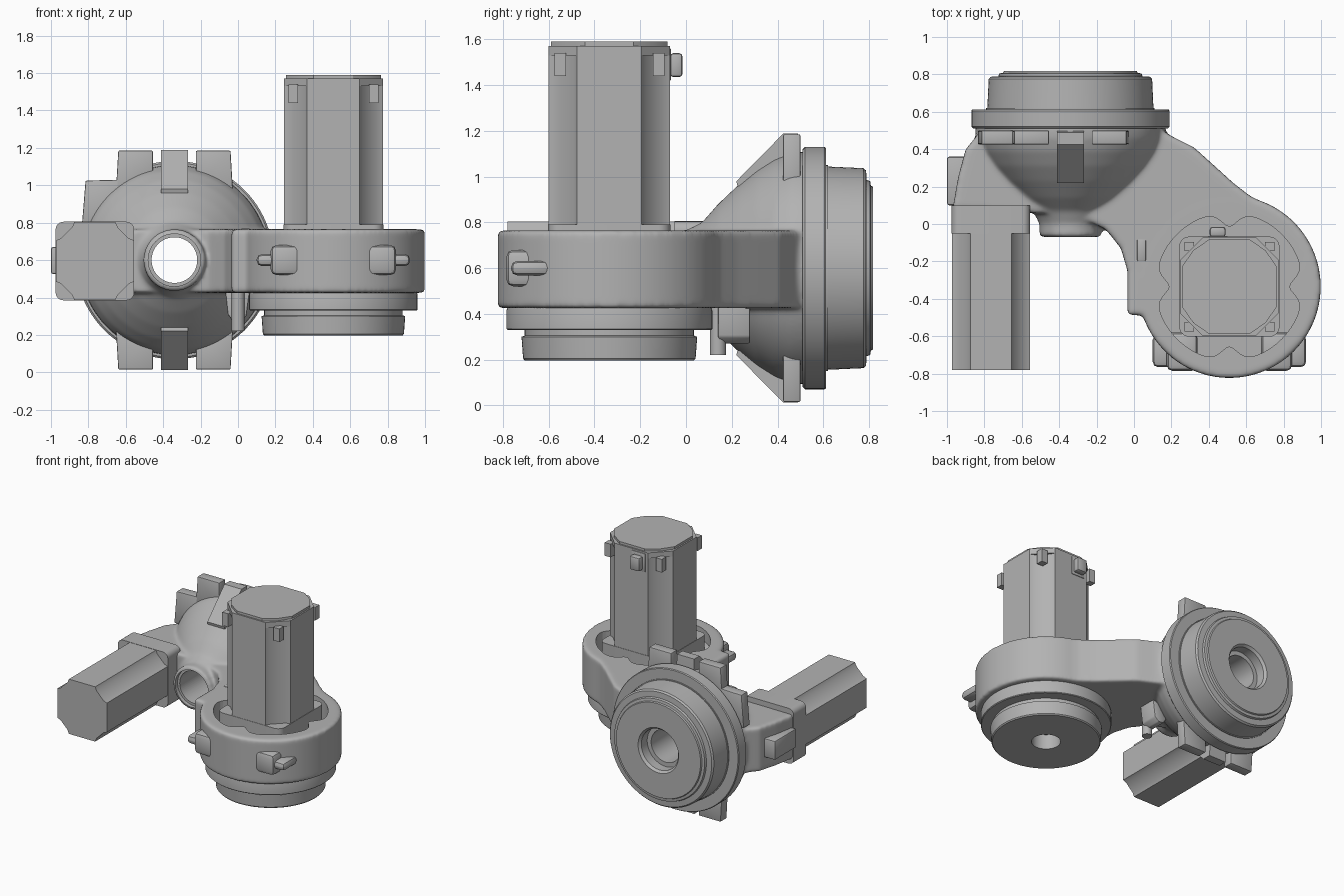
import bpy, bmesh, math
from mathutils import Matrix, Vector

if "Cube" in bpy.data.objects:
    bpy.data.objects.remove(bpy.data.objects["Cube"])

grey = bpy.data.materials.new("machine grey")
grey.use_nodes = True
COLOUR = (0.45, 0.45, 0.45, 1)
grey.diffuse_color = COLOUR
grey.node_tree.nodes["Principled BSDF"].inputs["Base Color"].default_value = COLOUR

AX, AY, AZ = 0.51, -0.335, 0.6      # upright joint centre, common mid height
DX = -0.34                          # domed joint centre
MX = -0.765                         # horizontal motor centre


def select(ob):
    bpy.ops.object.select_all(action='DESELECT')
    ob.select_set(True)
    bpy.context.view_layer.objects.active = ob


def finish(name, bm, angle=30):
    bmesh.ops.remove_doubles(bm, verts=bm.verts, dist=1e-5)
    bmesh.ops.recalc_face_normals(bm, faces=bm.faces)
    me = bpy.data.meshes.new(name)
    bm.to_mesh(me)
    bm.free()
    me.materials.append(grey)
    ob = bpy.data.objects.new(name, me)
    bpy.context.collection.objects.link(ob)
    select(ob)
    bpy.ops.object.shade_smooth_by_angle(angle=math.radians(angle))
    return ob


def place(axis, u, v, w):
    """Profile plane u, v with w along the given axis."""
    return Vector({'X': (w, u, v), 'Y': (u, w, v), 'Z': (u, v, w)}[axis])


def prism(name, pts, a, b, axis='Z', bevel=0.0):
    bm = bmesh.new()
    low = [bm.verts.new(place(axis, u, v, a)) for u, v in pts]
    high = [bm.verts.new(place(axis, u, v, b)) for u, v in pts]
    bm.faces.new(low)
    bm.faces.new(high)
    n = len(pts)
    for i in range(n):
        j = (i + 1) % n
        bm.faces.new((low[i], low[j], high[j], high[i]))
    bmesh.ops.recalc_face_normals(bm, faces=bm.faces)
    if bevel:
        bmesh.ops.bevel(bm, geom=bm.edges[:], offset=bevel, segments=2,
                        profile=0.5, affect='EDGES')
    return finish(name, bm)


def box(name, x, y, z, bevel=0.0):
    pts = [(x[0], y[0]), (x[1], y[0]), (x[1], y[1]), (x[0], y[1])]
    return prism(name, pts, z[0], z[1], 'Z', bevel)


def revolve(name, profile, axis, u, v, closed=True, steps=96):
    """Spin (radius, height) points round an axis through u, v."""
    bm = bmesh.new()
    vs = [bm.verts.new(place(axis, u + r, v, h)) for r, h in profile]
    es = [bm.edges.new(p) for p in zip(vs, vs[1:])]
    if closed:
        es.append(bm.edges.new((vs[-1], vs[0])))
    bmesh.ops.spin(bm, geom=vs + es, cent=place(axis, u, v, 0), axis=place(axis, 0, 0, 1),
                   angle=math.tau, steps=steps, use_merge=False)
    return finish(name, bm)


def rod(name, axis, u, v, r, a, b, steps=32):
    return revolve(name, [(0, a), (r, a), (r, b), (0, b)], axis, u, v, False, steps)


def rounded_square(cx, cy, h, r):
    pts = []
    for k in range(4):
        c = Vector((h - r, h - r))
        for i in range(7):
            t = math.radians(15 * i)
            p = Matrix.Rotation(k * math.pi / 2, 2) @ (c + r * Vector((math.cos(t), math.sin(t))))
            pts.append((cx + p.x, cy + p.y))
    return pts


def four_fold(cx, cy, s, corner):
    pts = []
    for k in range(4):
        for p in corner:
            q = Matrix.Rotation(k * math.pi / 2, 2) @ Vector(p) * s
            pts.append((cx + q.x, cy + q.y))
    return pts


# Housing: dome, arm and round socket fused into one filleted casting
dome = revolve("housing", [(0, -0.07), (0.165, -0.07), (0.165, 0), (0.2, 0.07), (0.28, 0.14),
               (0.365, 0.23), (0.43, 0.31), (0.48, 0.39), (0.505, 0.46), (0.51, 0.53), (0, 0.53)],
               'Y', DX, AZ, False)
arm = prism("arm", [(-0.97, 0.08), (-0.55, 0.06), (-0.4, 0.06), (-0.27, 0.03), (-0.15, -0.03),
            (-0.07, -0.13), (-0.035, -0.25), (-0.035, -0.485), (0.06, -0.49), (0.4, -0.6),
            (0.9, -0.2), (0.86, 0), (0.74, 0.09), (0.62, 0.15), (0.53, 0.22), (0.42, 0.32),
            (0.32, 0.41), (0.2, 0.47), (0.12, 0.52), (-0.8, 0.52), (-0.9, 0.4), (-0.94, 0.25)],
            0.425, 0.765)
socket = rod("socket", 'Z', AX, AY, 0.488, 0.425, 0.765, 96)
select(dome)
arm.select_set(True)
socket.select_set(True)
bpy.ops.object.join()
remesh = dome.modifiers.new("fuse", 'REMESH')
remesh.mode = 'VOXEL'
remesh.voxel_size = 0.012
smooth = dome.modifiers.new("fillet", 'SMOOTH')
smooth.factor = 0.5
smooth.iterations = 12

# Cutters: four-lobed motor well and through bore
well = []
for i in range(120):
    t = math.tau * i / 120
    off = (t + math.pi / 4) % (math.pi / 2) - math.pi / 4
    r = 0.395 - 0.075 * math.exp(-(off / 0.17) ** 2)
    well.append((AX + r * math.cos(t), AY + r * math.sin(t)))
cutters = [prism("well_cutter", well, 0.5, 0.9),
           rod("bore_cutter", 'Y', DX, AZ, 0.122, -0.3, 1, 64),
           rod("mouth_cutter", 'Y', DX, AZ, 0.14, -0.3, -0.04, 64)]
for c in cutters:
    cut = dome.modifiers.new("cut", 'BOOLEAN')
    cut.object = c
    cut.solver = 'EXACT'
    c.hide_render = True
select(dome)
bpy.ops.object.convert(target='MESH')
bpy.ops.object.shade_smooth_by_angle(angle=math.radians(40))
for c in cutters:
    bpy.data.objects.remove(c)

# Rear output flange and rotor with stepped bore
revolve("rear_flange", [(0.122, 0.51), (0.52, 0.51), (0.53, 0.52), (0.53, 0.605), (0.525, 0.612),
        (0.45, 0.612), (0.45, 0.62), (0.122, 0.62)], 'Y', DX, AZ)
revolve("rear_rotor", [(0.122, 0.6), (0.445, 0.6), (0.437, 0.775), (0.427, 0.787), (0.385, 0.79),
        (0.38, 0.805), (0.36, 0.808), (0.355, 0.818), (0.17, 0.818), (0.155, 0.8), (0.155, 0.73),
        (0.122, 0.73)], 'Y', DX, AZ)

# Lower output of the upright joint
revolve("lower_collar", [(0, 0.34), (0.38, 0.33), (0.445, 0.33), (0.45, 0.335), (0.45, 0.415),
        (0.44, 0.45), (0, 0.45)], 'Z', AX, AY, False)
revolve("lower_rotor", [(0, 0.31), (0.1, 0.31), (0.1, 0.197), (0.37, 0.197), (0.377, 0.205),
        (0.384, 0.3), (0.37, 0.305), (0.37, 0.35), (0, 0.35)], 'Z', AX, AY, False)


# Motors: grooved body, mounting flange and end cap
def motor(prefix, axis, u, v, half, start, mount, rim, tip, cap):
    grooved = [(1, -0.53), (1, 0.53), (0.87, 0.585), (0.585, 0.87), (0.53, 1)]
    plain = [(1, -0.53), (1, 0.53), (0.84, 0.84), (0.53, 1)]
    lid = [(0.96, -0.4), (0.96, 0.4), (0.73, 0.73), (0.4, 0.96)]
    prism(prefix + "_mount", rounded_square(u, v, half * 1.01, half * 0.2), start, mount, axis)
    prism(prefix + "_body", four_fold(u, v, half, grooved), mount, rim, axis)
    if rim != tip:
        prism(prefix + "_rim", four_fold(u, v, half, plain[:2]), rim, tip, axis)
    if cap != tip:
        prism(prefix + "_lid", four_fold(u, v, half, lid), tip, cap, axis)


motor("upright_motor", 'Z', AX, AY, 0.265, 0.48, 0.79, 1.53, 1.572, 1.59)
motor("side_motor", 'Y', MX, AZ - 0.005, 0.208, 0.1, -0.05, -0.78, -0.78, -0.78)
for sx in (-1, 1):
    for sy in (-1, 1):
        cx, cy = AX + sx * 0.215, AY + sy * 0.215
        box("motor_corner_block", (cx - 0.025, cx + 0.025), (cy - 0.025, cy + 0.025), (1.44, 1.54))
box("motor_connector", (0.39, 0.505), (-0.11, -0.065), (1.42, 1.56), 0.006)
box("motor_plug", (0.405, 0.49), (-0.07, -0.015), (1.435, 1.54), 0.015)

# Ribs and lugs around the dome, mirrored above and below
for s, tag in ((1, "upper"), (-1, "lower")):
    def z(h):
        return AZ + s * h
    prism(tag + "_rib", [(0.22, z(0.38)), (0.225, z(0.36)), (0.5, z(0.36)), (0.5, z(0.45)),
          (0.49, z(0.588)), (0.425, z(0.588))], DX - 0.072, DX + 0.072, 'X')
    for m in (-1, 1):
        prism(tag + "_lug", [(DX + m * q, z(h)) for q, h in
              ((0.115, 0.4), (0.115, 0.585), (0.3, 0.585), (0.315, 0.33))], 0.425, 0.5, 'Y', 0.006)
prism("side_lug", [(-0.835, 0.78), (-0.815, 1.025), (-0.62, 1.03), (-0.6, 0.78)], 0.425, 0.5, 'Y', 0.006)
box("side_boss", (-1.0, -0.85), (0.1, 0.36), (0.525, 0.67), 0.012)

# Grips on the socket front, mirrored left and right
for m in (-1, 1):
    x0, x1 = sorted((AX + m * 0.17, AX + m * 0.335))
    box("grip_block", (x0, x1), (-0.785, -0.58), (0.52, 0.68), 0.03)
    x0, x1 = sorted((AX + m * 0.28, AX + m * 0.41))
    box("grip_tab", (x0, x1), (-0.765, -0.59), (0.568, 0.632), 0.028)

# Finger, pin and small pad on the arm
prism("finger", [(-0.07, 0.45), (-0.055, 0.31), (-0.03, 0.275), (0.01, 0.27), (0.045, 0.3), (0.065, 0.45)],
      0.14, 0.28, 'Y', 0.008)
rod("finger_pin", 'Z', 0, 0.14, 0.035, 0.22, 0.45)
box("arm_pad", (0.015, 0.065), (-0.2, -0.08), (0.75, 0.77), 0.009)
